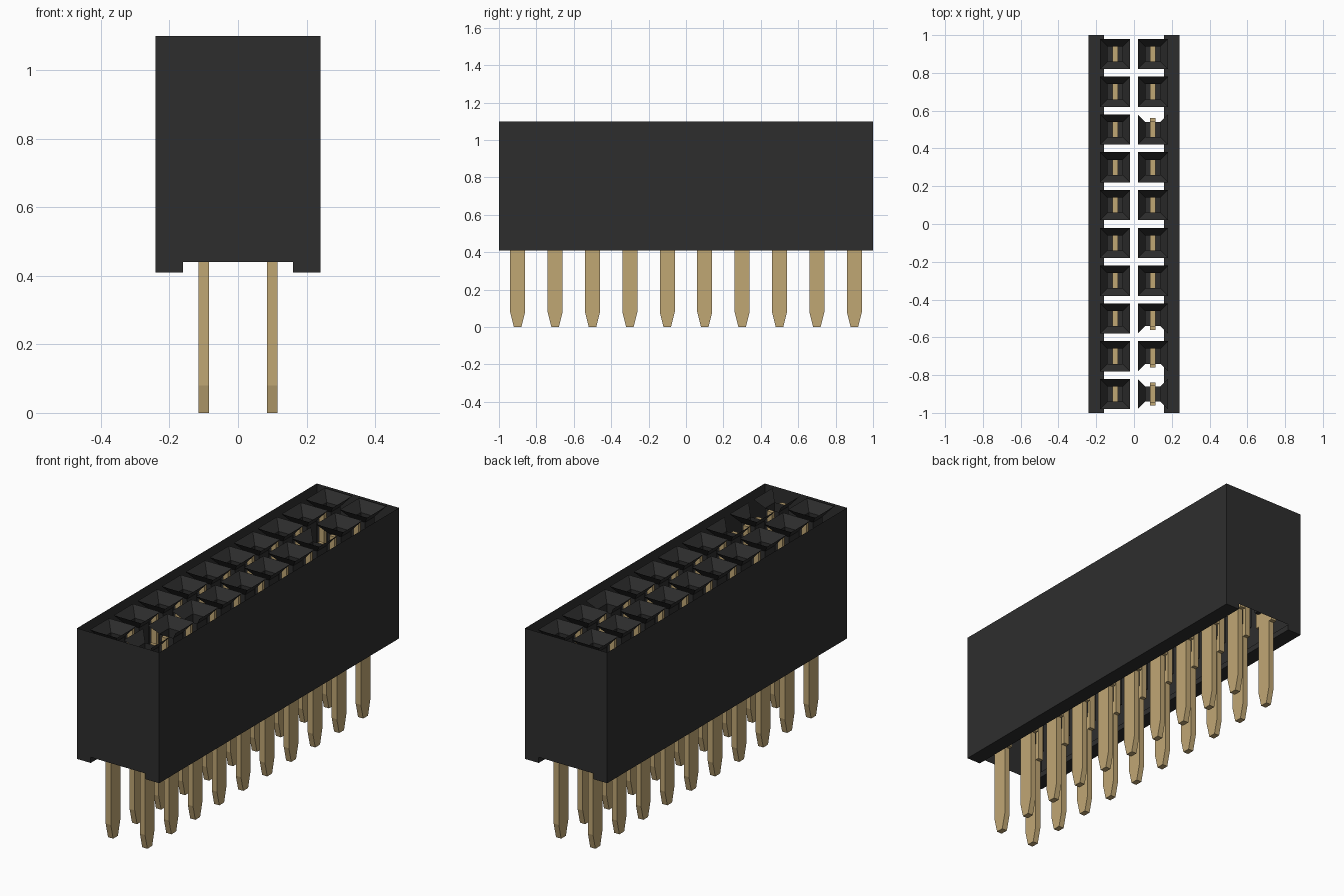
import bpy
import bmesh

if "Cube" in bpy.data.objects:
    bpy.data.objects.remove(bpy.data.objects["Cube"])


def material(name, color):
    m = bpy.data.materials.new(name)
    m.use_nodes = True
    m.diffuse_color = (*color, 1)
    m.node_tree.nodes["Principled BSDF"].inputs["Base Color"].default_value = (*color, 1)
    return m


BLACK = material("black plastic", (0.027, 0.027, 0.027))
GOLD = material("gold metal", (0.53, 0.385, 0.175))


def finish(bm, name, mat):
    me = bpy.data.meshes.new(name)
    bm.to_mesh(me)
    bm.free()
    me.materials.append(mat)
    ob = bpy.data.objects.new(name, me)
    bpy.context.collection.objects.link(ob)
    return ob


def prism(bm, ring_a, ring_b, skip=()):
    """Two matching rings joined by side faces and capped; skip leaves sides open."""
    a = [bm.verts.new(p) for p in ring_a]
    b = [bm.verts.new(p) for p in ring_b]
    n = len(a)
    bm.faces.new(a)
    bm.faces.new(b[::-1])
    for i in range(n):
        if i not in skip:
            j = (i + 1) % n
            bm.faces.new((a[j], a[i], b[i], b[j]))


def rect(x, y, z, h):
    return [(x - h, y - h, z), (x + h, y - h, z), (x + h, y + h, z), (x - h, y + h, z)]


TOP, FOOT, CEIL = 1.1, 0.41, 0.44
ROWS = [-0.9 + 0.2 * i for i in range(10)]
COLS = (-0.1, 0.1)

# Housing shell: side walls, end walls and feet, open on top and under the channel
half = [(0.24, TOP), (0.24, FOOT), (0.16, FOOT), (0.16, CEIL)]
profile = [(-x, z) for x, z in half] + half[::-1]
bm = bmesh.new()
prism(bm, [(x, -1, z) for x, z in profile], [(x, 1, z) for x, z in profile], skip=(3, 7))
finish(bm, "housing", BLACK)

# Sockets: tapered mouth leading into a square shaft with a floor
# Side numbers: 0 is -y, 2 is +y; a few mouths have open sides
OPEN = {0: (0, 2), 1: (0,), 2: (0,), 7: (2,)}
bm = bmesh.new()
for x in COLS:
    for row, y in enumerate(ROWS):
        gaps = OPEN.get(row, ()) if x > 0 else ()
        rings = [[bm.verts.new(p) for p in rect(x, y, z, h)]
                 for z, h in ((TOP, 0.08), (1.05, 0.04), (0.53, 0.04))]
        for level in (0, 1):
            up, low = rings[level], rings[level + 1]
            for i in range(4):
                if level == 0 and i in gaps:
                    continue
                j = (i + 1) % 4
                bm.faces.new((up[j], up[i], low[i], low[j]))
        bm.faces.new(rings[2])
finish(bm, "sockets", BLACK)

# Pins: flat forked contact above, blade with a tapered tip below
side = [(0.02, 0), (0.04, 0.08), (0.04, 0.46), (0.06, 0.46), (0.06, 1.05),
        (0.042, 1.05), (0.042, 0.55)]
outline = side + [(-y, z) for y, z in side[::-1]]
bm = bmesh.new()
for x in COLS:
    for y in ROWS:
        prism(bm, [(x + 0.015, y + v, z) for v, z in outline],
              [(x - 0.015, y + v, z) for v, z in outline])
finish(bm, "pins", GOLD)
